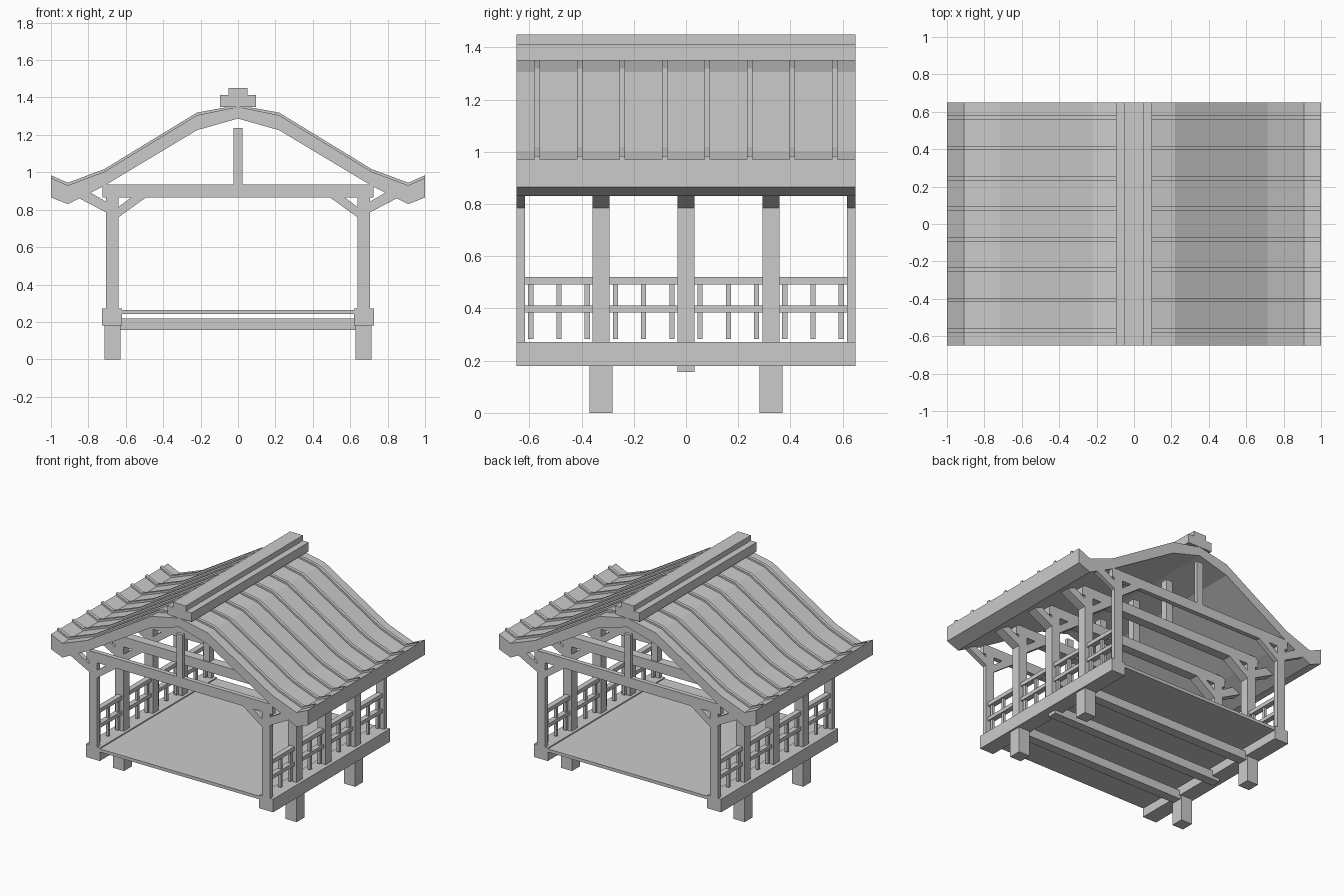
import bpy, bmesh

if "Cube" in bpy.data.objects:
    bpy.data.objects.remove(bpy.data.objects["Cube"])


def finish(bm, name):
    bmesh.ops.recalc_face_normals(bm, faces=bm.faces)
    mesh = bpy.data.meshes.new(name)
    bm.to_mesh(mesh)
    bm.free()
    obj = bpy.data.objects.new(name, mesh)
    bpy.context.collection.objects.link(obj)
    return obj


def extrude_profile(name, pts, y0, y1):
    """Extrude an x,z outline along y."""
    bm = bmesh.new()
    face = bm.faces.new([bm.verts.new((x, y0, z)) for x, z in pts])
    res = bmesh.ops.extrude_face_region(bm, geom=[face])
    verts = [v for v in res["geom"] if isinstance(v, bmesh.types.BMVert)]
    bmesh.ops.translate(bm, verts=verts, vec=(0, y1 - y0, 0))
    return finish(bm, name)


def box(name, x0, x1, y0, y1, z0, z1):
    return extrude_profile(name, [(x0, z0), (x1, z0), (x1, z1), (x0, z1)], y0, y1)


def mirrored(obj):
    m = obj.modifiers.new("mirror", "MIRROR")
    m.use_axis[0] = True
    return obj


def both(half):
    """Complete a half outline (centre to eave) across x = 0."""
    return [(-x, z) for x, z in reversed(half)] + half[1:]


# roof slab with curved-up eaves
top = [(0, 1.35), (0.22, 1.305), (0.715, 1.003), (0.91, 0.93), (1.0, 0.97)]
under = [(0, 1.287), (0.22, 1.225), (0.72, 0.925), (0.91, 0.83), (1.0, 0.865)]
extrude_profile("roof", both(top) + both(under)[::-1], -0.65, 0.65)

# raised roof ribs
rib_top = [(x, z + 0.014) for x, z in top[1:]]
rib_half = [(0.03, 1.354)] + rib_top + [(x, z - 0.01) for x, z in top[:0:-1]] + [(0.03, 1.33)]
for i in range(8):
    y = -0.57 + i * 1.14 / 7
    mirrored(extrude_profile("roof_rib", rib_half, y - 0.011, y + 0.011))

# ridge cap
box("ridge_lower", -0.095, 0.095, -0.65, 0.65, 1.35, 1.413)
box("ridge_upper", -0.05, 0.05, -0.65, 0.65, 1.413, 1.45)

# five timber frames: posts, braces, tie beam, king post
inner = [(0.645, 0.755), (0.645, 0.81), (0.565, 0.87), (0.49, 0.867)]
outer = [(0.70, 0.783), (0.70, 0.84), (0.79, 0.892), (0.85, 0.861)]
for i in range(5):
    y = -0.65 + i * 0.325

    def span(w):
        return max(y - w, -0.65), min(y + w, 0.65)
    a, b = span(0.0325)
    mirrored(box("post", 0.64, 0.705, a, b, 0.26, 0.87))
    mirrored(extrude_profile("inner_brace", inner, a, b))
    mirrored(extrude_profile("outer_brace", outer, a, b))
    box("tie_beam", -0.725, 0.725, a, b, 0.865, 0.935)
    a, b = span(0.025)
    box("king_post", -0.025, 0.025, a, b, 0.93, 1.238)

# side railings
for z0, z1 in ((0.385, 0.411), (0.492, 0.52)):
    mirrored(box("rail", 0.652, 0.69, -0.65, 0.65, z0, z1))
for i in range(12):
    y = -0.595 + i * 1.19 / 11
    mirrored(box("baluster", 0.661, 0.681, y - 0.01, y + 0.01, 0.283, 0.495))

# base: sills, floor, joists, feet
mirrored(box("sill", 0.62, 0.728, -0.65, 0.65, 0.18, 0.272))
box("floor", -0.63, 0.63, -0.648, 0.648, 0.242, 0.264)
for y in (-0.325, 0, 0.325):
    box("joist", -0.68, 0.68, y - 0.033, y + 0.033, 0.157, 0.218)
for y in (-0.325, 0.325):
    mirrored(box("foot", 0.628, 0.715, y - 0.044, y + 0.044, 0, 0.19))
